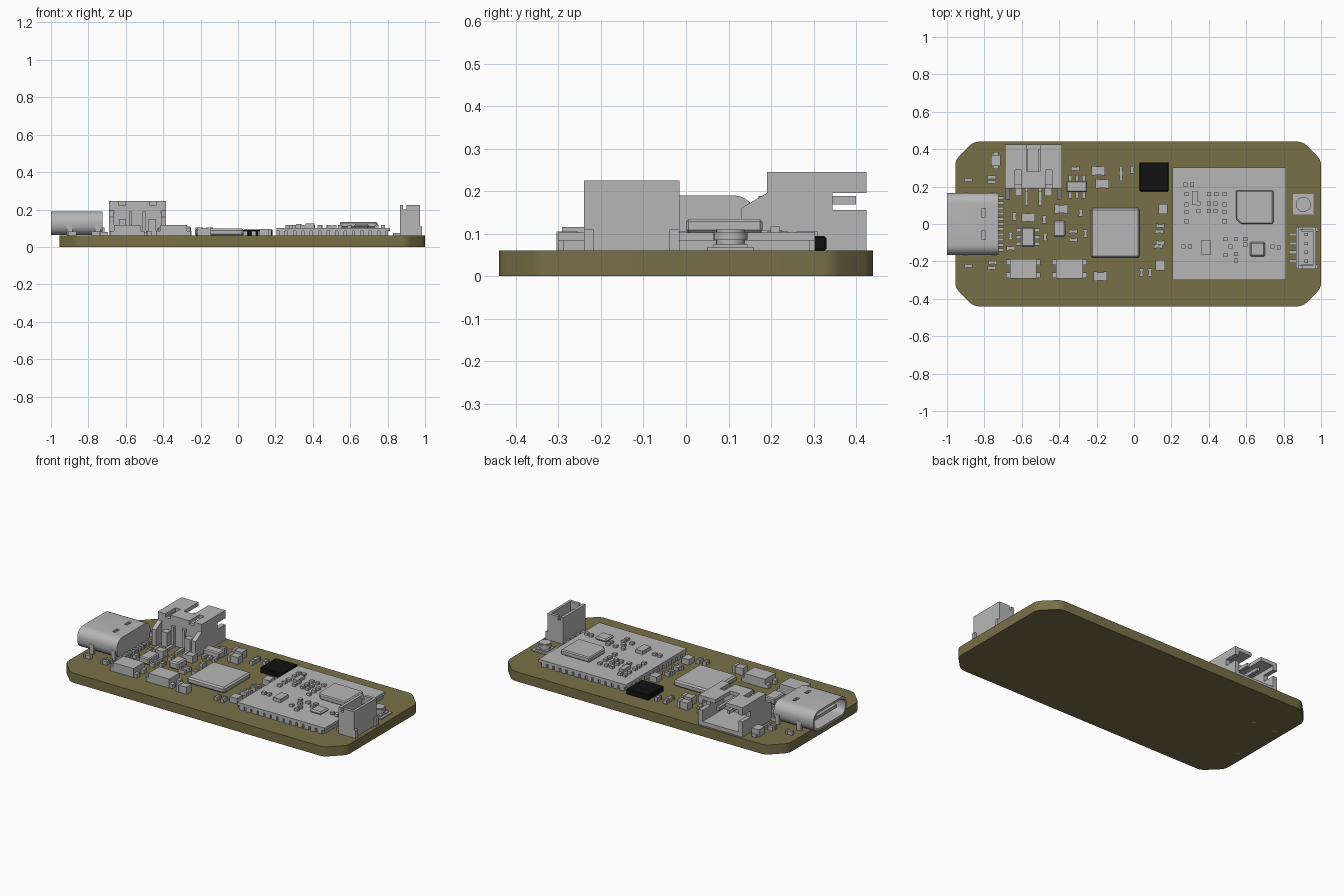
import bpy, bmesh, math
from mathutils import Vector, Matrix

default_cube = bpy.data.objects.get("Cube")
if default_cube:
    bpy.data.objects.remove(default_cube, do_unlink=True)


def make_material(name, red, green, blue):
    material = bpy.data.materials.new(name)
    material.use_nodes = True
    color = (red, green, blue, 1)
    material.diffuse_color = color
    shader = next(n for n in material.node_tree.nodes if n.type == 'BSDF_PRINCIPLED')
    shader.inputs["Base Color"].default_value = color
    shader.inputs["Roughness"].default_value = 0.6
    return material


OLIVE = make_material("olive board", .19, .16, .065)
GREY = make_material("component grey", .47, .47, .47)
BLACK = make_material("chip black", .006, .006, .006)
BASE = .06      # top surface of the board


def finish(name, mesh_data, material, bevel=0, smooth=False):
    bmesh.ops.recalc_face_normals(mesh_data, faces=mesh_data.faces)
    mesh = bpy.data.meshes.new(name)
    mesh_data.to_mesh(mesh)
    mesh_data.free()
    mesh.materials.append(material)
    part = bpy.data.objects.new(name, mesh)
    bpy.context.collection.objects.link(part)
    if bevel:
        modifier = part.modifiers.new("edge bevel", 'BEVEL')
        modifier.width, modifier.segments = bevel, 1
    if smooth:
        bpy.ops.object.select_all(action='DESELECT')
        part.select_set(True)
        bpy.context.view_layer.objects.active = part
        bpy.ops.object.shade_smooth_by_angle(angle=math.radians(35))
    return part


def boxes(name, spans, material=GREY, bevel=0):
    """One object from boxes given as (x0, x1, y0, y1, z0, z1)."""
    bm = bmesh.new()
    for x0, x1, y0, y1, z0, z1 in spans:
        size = Matrix.Diagonal((x1 - x0, y1 - y0, z1 - z0, 1))
        place = Matrix.Translation(((x0 + x1) / 2, (y0 + y1) / 2, (z0 + z1) / 2))
        bmesh.ops.create_cube(bm, size=1, matrix=place @ size)
    return finish(name, bm, material, bevel)


def blocks(name, centers, width, depth, height, bottom=BASE, bevel=0):
    """Equal blocks standing on a surface at the given (x, y) centres."""
    return boxes(name, [(x - width / 2, x + width / 2, y - depth / 2, y + depth / 2,
                         bottom, bottom + height) for x, y in centers], GREY, bevel)


def capped_parts(name, centers, length, depth, height, upright=False):
    """Surface-mount parts with a body and two slightly larger end caps."""
    spans = []
    for x, y in centers:
        for start, end, grow in ((-.5, -.25, 0), (.25, .5, 0), (-.3, .3, .003)):
            a, b, side = start * length, end * length, depth / 2 - grow
            top = BASE + height - grow
            if upright:
                spans.append((x - side, x + side, y + a, y + b, BASE, top))
            else:
                spans.append((x + a, x + b, y - side, y + side, BASE, top))
    return boxes(name, spans)


def prism(bm, outline, direction):
    """Extrude a closed 3D outline; return its starting face."""
    face = bm.faces.new([bm.verts.new(point) for point in outline])
    copy = bmesh.ops.extrude_face_region(bm, geom=[face], use_keep_orig=True)
    verts = [v for v in copy["geom"] if isinstance(v, bmesh.types.BMVert)]
    bmesh.ops.translate(bm, verts=verts, vec=Vector(direction))
    return face


def cylinder(bm, x, y, radius, bottom, top):
    bmesh.ops.create_cone(bm, cap_ends=True, segments=24, radius1=radius, radius2=radius,
                          depth=top - bottom,
                          matrix=Matrix.Translation((x, y, (bottom + top) / 2)))


# Circuit board with clipped, slightly rounded corners
bm = bmesh.new()
left, right, half, clip = -.955, 1, .44, .098
corners = [(left + clip, -half), (right - clip, -half), (right, clip - half), (right, half - clip),
           (right - clip, half), (left + clip, half), (left, half - clip), (left, clip - half)]
prism(bm, [(x, y, 0) for x, y in corners], (0, 0, BASE))
rims = [e for e in bm.edges if abs(e.verts[0].co.z - e.verts[1].co.z) > .01]
bmesh.ops.bevel(bm, geom=rims, offset=.025, segments=4, profile=.5, affect='EDGES')
finish("circuit_board", bm, OLIVE, smooth=True)

# Charging port: rounded hollow shell, open toward -x
bm = bmesh.new()
radius, half_width, low, high = .055, .166, .064, .19
outline = []
for quarter, (sy, sz) in enumerate(((1, 1), (-1, 1), (-1, -1), (1, -1))):
    for step in range(7):
        angle = math.pi / 2 * (quarter + step / 6)
        center_z = high - radius if sz > 0 else low + radius
        outline.append((-1, sy * (half_width - radius) + radius * math.cos(angle),
                        center_z + radius * math.sin(angle)))
mouth = prism(bm, outline, (.275, 0, 0))
bmesh.ops.recalc_face_normals(bm, faces=bm.faces)
bmesh.ops.inset_region(bm, faces=[mouth], thickness=.014)
hollow = bmesh.ops.extrude_face_region(bm, geom=[mouth])
bmesh.ops.translate(bm, vec=(.23, 0, 0),
                    verts=[v for v in hollow["geom"] if isinstance(v, bmesh.types.BMVert)])
if mouth.is_valid:
    bm.faces.remove(mouth)
port = finish("port_shell", bm, GREY, smooth=True)
cutter = boxes("port_slot_cutter", [(-.815, -.795, y - .022, y + .022, .15, .22)
                                    for y in (-.06, .06)])
cut = port.modifiers.new("spring slots", 'BOOLEAN')
cut.operation, cut.object, cut.solver = 'DIFFERENCE', cutter, 'EXACT'
bpy.context.view_layer.objects.active = port
bpy.ops.object.modifier_apply(modifier=cut.name)
bpy.data.objects.remove(cutter, do_unlink=True)
boxes("port_tongue", [(-.97, -.76, -.11, .11, .117, .137)])
boxes("port_legs", [(x - .015, x + .015, s * .16 - .008, s * .16 + .008, -.0, .12)
                    for x in (-.9, -.75) for s in (-1, 1)])
blocks("port_pins", [(-.715, -.14 + i * .028) for i in range(11)], .04, .016, .02)

# Battery socket, lying down and open toward +y
bm = bmesh.new()
profile = [(.425, BASE), (.425, .155), (.345, .155), (.345, .195), (.425, .195), (.425, .245),
           (.19, .245), (.19, .195), (.13, .16), (.13, BASE)]
for x in (-.69, -.413):
    prism(bm, [(x, y, z) for y, z in profile], (.028, 0, 0))
finish("battery_socket_sides", bm, GREY)
middle = -.5375
spans = [(-.67, -.405, .2, .425, BASE, .085), (-.67, -.405, .19, .215, BASE, .222),
         (middle - .035, middle + .035, .19, .28, .222, .245)]
for s in (-1, 1):
    for near, far, y0, y1, z0, z1 in ((.035, .13, .29, .425, .222, .245),
                                      (.1, .13, .19, .29, .222, .245),
                                      (.035, .065, .19, .29, .222, .245),
                                      (.06, .1, .15, .2, BASE, .15)):
        a, b = sorted((middle + s * near, middle + s * far))
        spans.append((a, b, y0, y1, z0, z1))
boxes("battery_socket_body", spans)
boxes("battery_socket_pins", [span for s in (-1, 1) for x in [middle + s * .037] for span in (
    (x - .009, x + .009, .17, .4, .168, .188), (x - .009, x + .009, .17, .188, BASE, .17),
    (x - .009, x + .009, .1, .188, BASE, .076))])

# Upright four-pin socket
boxes("upright_socket", [
    (.865, .883, -.24, -.015, BASE, .225), (.957, .973, -.24, -.015, BASE, .225),
    (.865, .973, -.24, -.222, BASE, .2), (.865, .973, -.033, -.015, BASE, .2),
    (.9, .973, -.24, -.222, .2, .225), (.9, .973, -.033, -.015, .2, .225),
    (.865, .973, -.24, -.015, BASE, .085)])
blocks("upright_socket_pins", [(.92, -.2 + i * .048) for i in range(4)], .018, .018, .13)
blocks("upright_socket_feet", [(.85, -.2 + i * .048) for i in range(4)], .04, .018, .015)
blocks("upright_socket_tabs", [(.94, -.228), (.94, -.027)], .09, .024, .05)

# Antenna jack
boxes("antenna_jack_base", [(.85, .96, .05, .16, BASE, .068), (.865, .945, .065, .145, BASE, .075)])
bm = bmesh.new()
for size, bottom, top in ((.034, .07, .11), (.04, .085, .104)):
    cylinder(bm, .905, .105, size, bottom, top)
finish("antenna_jack_barrel", bm, GREY, smooth=True)

# Radio module: thin lid over a recessed core with edge contacts
x0, x1, y0, y1, top = .205, .812, -.3, .303, .102
boxes("module_board", [(x0, x1, y0, y1, .084, top),
                       (x0 + .012, x1 - .01, y0 + .012, y1 - .012, BASE, .09)])
blocks("module_side_contacts", [(.235 + i * .045, y) for i in range(13)
                                for y in (y0 + .008, y1 - .008)], .032, .016, .03)
blocks("module_end_contacts", [(x0 + .008, -.27 + i * .045) for i in range(13)], .016, .032, .03)

# Module chips
bm = bmesh.new()
prism(bm, [(.572, .0, top), (.745, 0, top), (.745, .18, top), (.545, .18, top), (.545, .027, top)],
      (0, 0, .032))
finish("module_main_chip", bm, GREY, bevel=.006)
blocks("module_crystal", [(.385, -.125)], .05, .08, .022, top)
blocks("module_filter", [(.325, .14)], .03, .075, .02, top)
blocks("module_small_chip", [(.66, -.135)], .08, .08, .02, top, bevel=.008)
tiny = [(x, y) for x in (.28, .485) for y in (.16, .105, .065, .015)]
tiny += [(x, y) for x in (.345, .4, .435) for y in (.07, .11)]
tiny += [(.275, .21), (.31, .21), (.4, .16), (.44, .16), (.265, -.12), (.3, -.12),
         (.49, -.08), (.545, -.08), (.595, -.08), (.515, -.12), (.49, -.165),
         (.545, -.16), (.545, -.195), (.595, -.11), (.74, -.12), (.775, -.125)]
blocks("module_tiny_parts", tiny, .022, .022, .015, top)

# Main chips on the board
boxes("processor", [(-.23, .03, -.18, .085, BASE, .098)], bevel=.009)
boxes("memory_chip", [(.03, .185, .175, .33, BASE, .094)], BLACK, bevel=.004)

# Push buttons
for label, x in (("left", -.592), ("right", -.345)):
    boxes(label + "_button", [(x - .072, x + .072, -.292, -.187, BASE, .116)])
    blocks(label + "_button_feet", [(x + s * .08, -.24 + t * .035)
                                    for s in (-1, 1) for t in (-1, 1)], .025, .03, .025)

# Regulators with gull-wing legs
boxes("regulator", [(-.362, -.25, .17, .23, BASE + .008, .108)], bevel=.006)
blocks("regulator_legs", [(-.305 + i * .036, y) for i in (-1, 0, 1) for y in (.155, .245)],
       .018, .035, .02)
boxes("charger_chip", [(-.603, -.532, -.122, -.018, BASE + .008, .108)], bevel=.006)
blocks("charger_chip_legs", [(x, -.07 + i * .036) for i in (-1, 0, 1) for x in (-.617, -.518)],
       .03, .018, .02)
blocks("power_inductor", [(-.4, -.025)], .065, .09, .045, bevel=.008)

# Larger passives
blocks("indicator_lamp", [(-.74, .34)], .05, .06, .045)
blocks("indicator_lamp_pads", [(-.74, .34)], .03, .09, .015)
capped_parts("medium_parts", [(-.565, .035), (-.39, .08), (-.17, .215), (-.19, .285),
                              (-.18, -.28)], .072, .05, .045)
blocks("square_parts", [(.14, -.22), (.155, .08)], .05, .055, .035)

# Small passives
capped_parts("small_parts", [(-.885, .235), (-.885, -.225), (-.76, .25), (-.76, .225),
                             (-.755, -.205), (-.76, -.235), (-.315, .295), (.14, -.01),
                             (.135, -.04), (.14, -.1), (.13, -.12), (-.325, -.04),
                             (-.325, -.085), (-.66, -.13)], .045, .023, .025)
capped_parts("upright_small_parts", [(-.66, -.065), (-.475, -.07), (-.285, .06), (-.26, -.05),
                                     (-.07, .29), (-.07, .25), (-.01, .29), (.085, -.26),
                                     (.04, -.26), (-.48, .025), (-.64, .04)],
             .042, .023, .025, upright=True)
